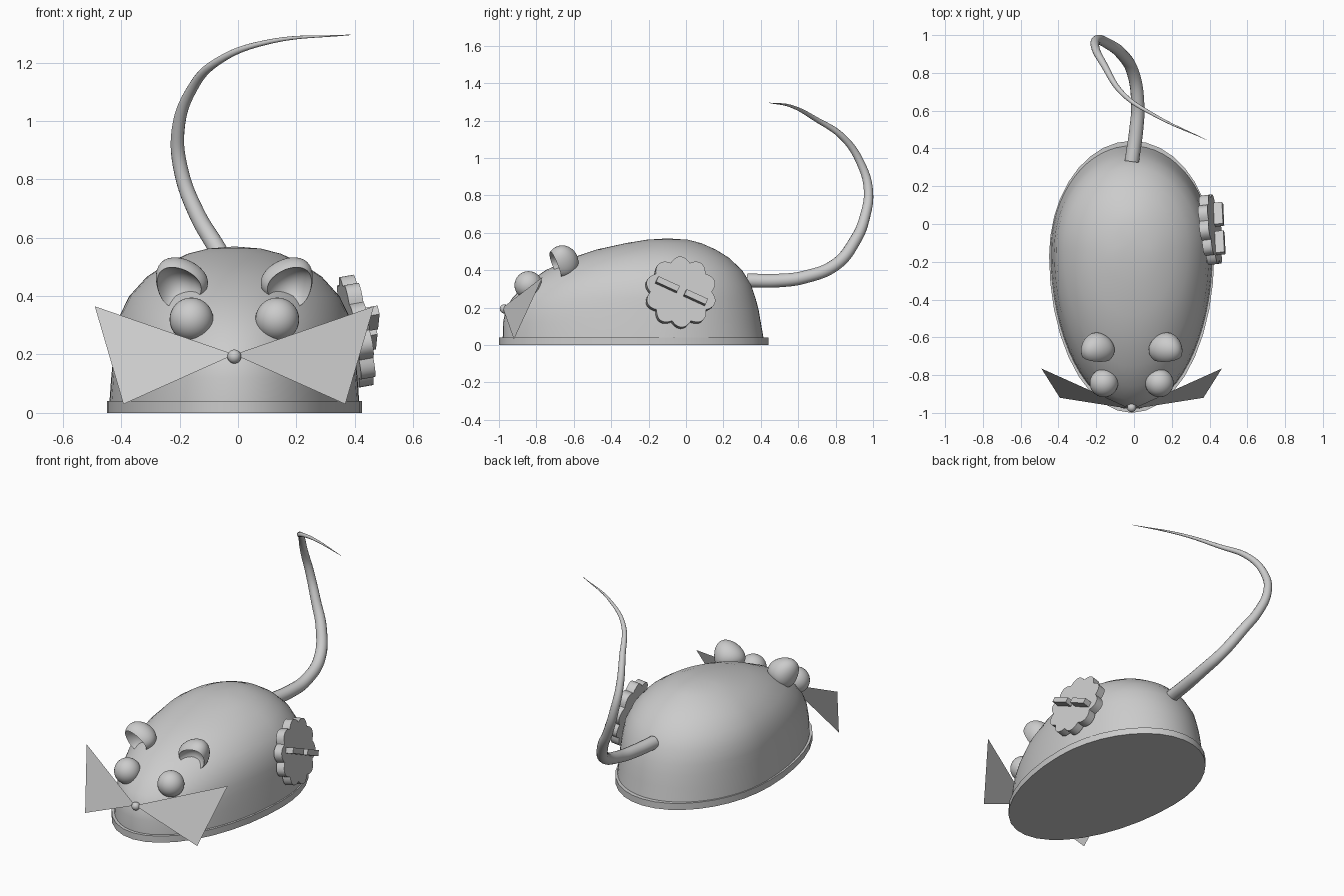
import bpy, bmesh, math
from mathutils import Matrix, Vector

if "Cube" in bpy.data.objects:
    bpy.data.objects.remove(bpy.data.objects["Cube"])

CX = -0.0125   # symmetry line of the body


def finish(bm, name, smooth=True, angle=40):
    bmesh.ops.recalc_face_normals(bm, faces=bm.faces)
    me = bpy.data.meshes.new(name)
    bm.to_mesh(me)
    bm.free()
    ob = bpy.data.objects.new(name, me)
    bpy.context.collection.objects.link(ob)
    if smooth:
        me.polygons.foreach_set("use_smooth", [True] * len(me.polygons))
        me.set_sharp_from_angle(angle=math.radians(angle))
    return ob


def egg(z, front, back, w, n, mid):
    """Egg-shaped outline, widest at y = mid."""
    pts = []
    for i in range(n):
        a = 2 * math.pi * i / n
        s = math.sin(a)
        length = back - mid if s > 0 else mid - front
        pts.append(Vector((CX + w * math.cos(a), mid + length * s, z)))
    return pts


def loft(rings, name, tip=None, angle=40, matrix=Matrix()):
    bm = bmesh.new()
    loops = [[bm.verts.new(matrix @ p) for p in r] for r in rings]
    n = len(loops[0])
    for a, b in zip(loops, loops[1:]):
        for i in range(n):
            j = (i + 1) % n
            bm.faces.new((a[i], a[j], b[j], b[i]))
    bm.faces.new(loops[0][::-1])
    if tip:
        t = bm.verts.new(tip)
        for i in range(n):
            bm.faces.new((loops[-1][i], loops[-1][(i + 1) % n], t))
    else:
        bm.faces.new(loops[-1])
    return finish(bm, name, True, angle)


# Base plate
loft([egg(z, -1.0, 0.44, 0.437, 36, -0.17) for z in (0, 0.04)], "base_plate")

# Domed body: (z, front y, back y, half width)
levels = [(.035, -.98, .415, .428), (.12, -.978, .40, .422), (.19, -.965, .388, .415),
          (.25, -.93, .372, .41), (.325, -.86, .347, .397), (.40, -.75, .30, .36),
          (.466, -.61, .23, .30), (.51, -.48, .16, .235), (.545, -.32, .08, .16),
          (.563, -.21, .01, .09)]
loft([egg(*l, 64, -0.15 + 0.05 * l[0]) for l in levels], "body",
     tip=(CX, -0.1, 0.57), angle=60)

# Eyes, ears and whiskers, mirrored
for side, sx in (("right", 1), ("left", -1)):
    mirror = Matrix.Translation((CX, 0, 0)) @ Matrix.Scale(sx, 4, (1, 0, 0))

    bm = bmesh.new()
    bmesh.ops.create_uvsphere(bm, u_segments=32, v_segments=16, radius=0.075,
                              matrix=mirror @ Matrix.Translation((0.147, -0.842, 0.32)))
    finish(bm, side + "_eye")

    bm = bmesh.new()
    bmesh.ops.create_uvsphere(bm, u_segments=40, v_segments=24, radius=1,
                              matrix=Matrix.Rotation(math.pi / 2, 4, 'X'))
    for v in bm.verts:
        x, y, z = v.co
        if y < -0.5:                      # press the front in to form a cup
            y = -0.5 + (-0.5 - y) * 1.4
        v.co = (x * 0.088 * (1 + 0.3 * z), y * 0.085, z * 0.085)
    bm.transform(mirror @ Matrix.Translation((0.187, -0.66, 0.443))
                 @ Matrix.Rotation(math.radians(-25), 4, 'Y')
                 @ Matrix.Rotation(math.radians(25), 4, 'X'))
    finish(bm, side + "_ear", angle=70)

    bm = bmesh.new()
    bm.faces.new([bm.verts.new(mirror @ Vector(p)) for p in
                  ((0, -0.98, 0.2), (0.38, -0.92, 0.03), (0.478, -0.765, 0.365))])
    finish(bm, side + "_whisker", False)

# Nose
bm = bmesh.new()
bmesh.ops.create_uvsphere(bm, u_segments=16, v_segments=10, radius=0.024,
                          matrix=Matrix.Translation((CX, -0.972, 0.193)))
finish(bm, "nose")

# Tail: tapered tube along a curling path (x, y, z, radius)
path = [(-.012, .33, .345, .038), (.012, .5, .345, .037), (.02, .63, .362, .035),
        (-.005, .8, .43, .033), (-.07, .905, .56, .031), (-.14, .955, .68, .028),
        (-.195, .975, .83, .025), (-.205, .935, .97, .022), (-.16, .845, 1.105, .018),
        (-.06, .69, 1.21, .013), (.11, .575, 1.272, .008), (.385, .445, 1.295, .001)]
cu = bpy.data.curves.new("tail", 'CURVE')
cu.dimensions = '3D'
cu.bevel_depth = 1
cu.bevel_resolution = 5
cu.use_fill_caps = True
cu.resolution_u = 8
sp = cu.splines.new('BEZIER')
sp.bezier_points.add(len(path) - 1)
for bp, (x, y, z, r) in zip(sp.bezier_points, path):
    bp.co = (x, y, z)
    bp.radius = r
    bp.handle_left_type = bp.handle_right_type = 'AUTO'
bpy.context.collection.objects.link(bpy.data.objects.new("tail", cu))

# Winding key on the right flank: scalloped disc with two bars
n = Vector((1, 0.13, 0.18)).normalized()
u = Vector((-0.13, 1, 0)).normalized()
v = n.cross(u)
frame = Matrix.Translation((0.405, -0.03, 0.28)) @ Matrix((u, v, n)).transposed().to_4x4()
rings = []
for h in (-0.025, 0.025):
    ring = []
    for i in range(100):
        a = 2 * math.pi * i / 100
        r = 0.165 + 0.027 * abs(math.sin(5 * a))
        ring.append(Vector((r * math.cos(a), r * math.sin(a), h)))
    rings.append(ring)
loft(rings, "key_disc", angle=30, matrix=frame)

for k, name in ((-1, "front_key_bar"), (1, "rear_key_bar")):
    bm = bmesh.new()
    bmesh.ops.create_cube(bm, size=1, matrix=frame
                          @ Matrix.Rotation(math.radians(-25), 4, 'Z')
                          @ Matrix.Translation((0.083 * k, 0, 0.042))
                          @ Matrix.Diagonal((0.125, 0.033, 0.06, 1)))
    finish(bm, name, False)
